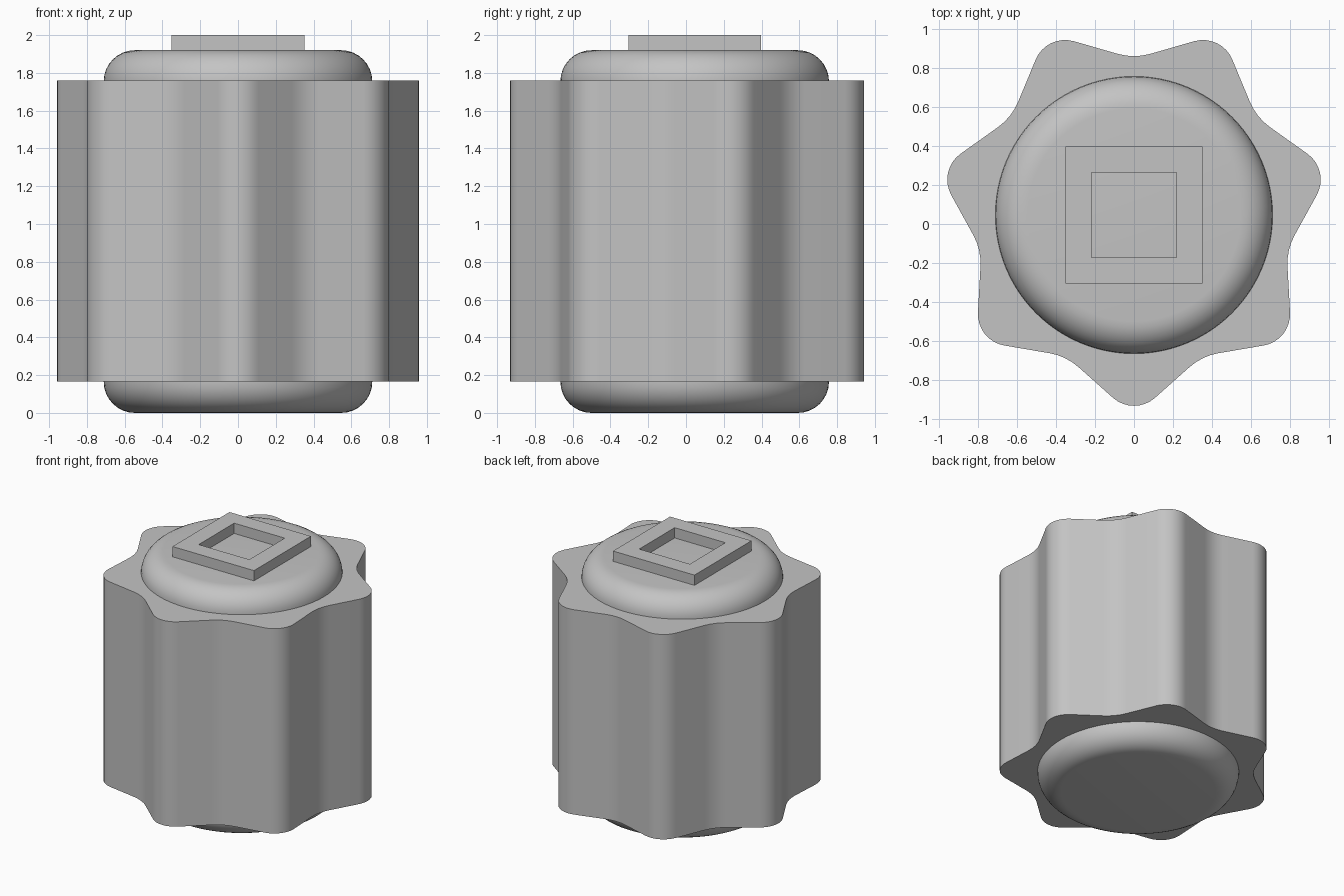
import bpy
import bmesh
from math import sin, cos, pi, radians
from mathutils import Vector

if "Cube" in bpy.data.objects:
    bpy.data.objects.remove(bpy.data.objects["Cube"], do_unlink=True)

grey = bpy.data.materials.new("plain grey")
grey.use_nodes = True
colour = (0.55, 0.55, 0.55, 1)
grey.diffuse_color = colour
grey.node_tree.nodes["Principled BSDF"].inputs["Base Color"].default_value = colour

AXIS_Y = 0.046   # the lobed outline is odd, so its axis sits off centre


def finish(name, bm):
    bmesh.ops.recalc_face_normals(bm, faces=bm.faces)
    mesh = bpy.data.meshes.new(name)
    bm.to_mesh(mesh)
    bm.free()
    mesh.materials.append(grey)
    obj = bpy.data.objects.new(name, mesh)
    obj.location.y = AXIS_Y
    bpy.context.collection.objects.link(obj)
    bpy.ops.object.select_all(action="DESELECT")
    obj.select_set(True)
    bpy.context.view_layer.objects.active = obj
    bpy.ops.object.shade_smooth_by_angle(angle=radians(30))
    return obj


def fillet(before, corner, after, radius, steps):
    """Points of an arc that rounds off one corner of an outline."""
    a, b = (before - corner).normalized(), (after - corner).normalized()
    half = a.angle(b) / 2
    centre = corner + (a + b).normalized() * (radius / sin(half))
    inward = (corner - centre).normalized()
    side = Vector((-inward.y, inward.x))
    if side.dot(a) < 0:
        side = -side
    sweep = pi / 2 - half
    turns = [sweep * (1 - 2 * i / steps) for i in range(steps + 1)]
    return [centre + radius * (inward * cos(t) + side * sin(t)) for t in turns]


def prism(name, points, bottom, top):
    bm = bmesh.new()
    base = bm.faces.new([bm.verts.new((p.x, p.y, bottom)) for p in points])
    grown = bmesh.ops.extrude_face_region(bm, geom=[base], use_keep_orig=True)
    moved = [v for v in grown["geom"] if isinstance(v, bmesh.types.BMVert)]
    bmesh.ops.translate(bm, verts=moved, vec=(0, 0, top - bottom))
    return finish(name, bm)


# Lobed body: seven-pointed star with rounded tips and valleys
LOBES = 7
corners = []
for i in range(2 * LOBES):
    angle = -pi / 2 + i * pi / LOBES
    reach = 0.802 if i % 2 else 1.033
    corners.append(Vector((cos(angle), sin(angle))) * reach)
outline = []
for i, corner in enumerate(corners):
    radius, steps = (0.3, 4) if i % 2 else (0.163, 8)
    outline += fillet(corners[i - 1], corner, corners[(i + 1) % len(corners)], radius, steps)
prism("lobed_body", outline, 0.165, 1.76)

# Rounded core, showing as a cap above and below the body
RADIUS, ROUND, HEIGHT = 0.711, 0.165, 1.92
arc = [i * pi / 16 for i in range(9)]
lower = [(RADIUS - ROUND + ROUND * sin(t), ROUND - ROUND * cos(t)) for t in arc]
profile = lower + [(r, HEIGHT - z) for r, z in reversed(lower)]
bm = bmesh.new()
SIDES = 96
rings = [[bm.verts.new((r * cos(2 * pi * k / SIDES), r * sin(2 * pi * k / SIDES), z))
          for k in range(SIDES)] for r, z in profile]
for low, high in zip(rings, rings[1:]):
    for k in range(SIDES):
        n = (k + 1) % SIDES
        bm.faces.new((low[k], low[n], high[n], high[k]))
bm.faces.new(rings[0])
bm.faces.new(rings[-1])
finish("rounded_core", bm)

# Raised square frame on the top cap, open in the middle
bm = bmesh.new()
loops = [[bm.verts.new((x * size, y * size, z))
          for x, y in ((-1, -1), (1, -1), (1, 1), (-1, 1))]
         for size, z in ((0.351, 1.92), (0.351, 2.0), (0.218, 2.0), (0.218, 1.92))]
for i in range(4):
    first, second = loops[i], loops[(i + 1) % 4]
    for k in range(4):
        n = (k + 1) % 4
        bm.faces.new((first[k], first[n], second[n], second[k]))
finish("square_frame", bm)
